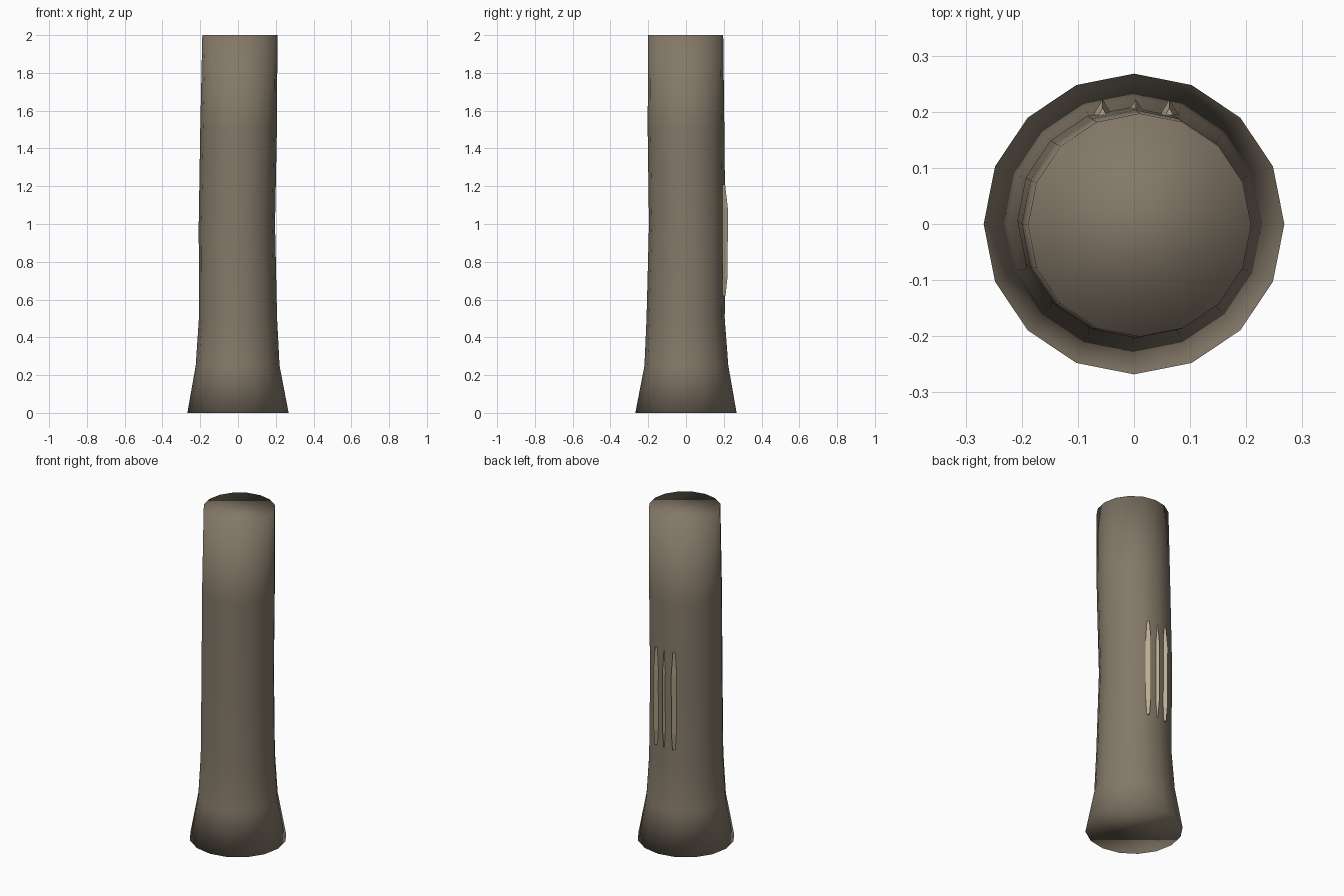
import bpy, bmesh, math

if "Cube" in bpy.data.objects:
    bpy.data.objects.remove(bpy.data.objects["Cube"])


def material(name, color):
    m = bpy.data.materials.new(name)
    m.diffuse_color = (*color, 1)
    m.use_nodes = True
    m.node_tree.nodes["Principled BSDF"].inputs["Base Color"].default_value = m.diffuse_color
    return m


def loft(name, rings, mat):
    """Skin a list of closed rings and cap both ends."""
    bm = bmesh.new()
    loops = [[bm.verts.new(p) for p in ring] for ring in rings]
    n = len(loops[0])
    for a, b in zip(loops, loops[1:]):
        for i in range(n):
            j = (i + 1) % n
            bm.faces.new((a[i], a[j], b[j], b[i]))
    bm.faces.new(loops[0][::-1])
    bm.faces.new(loops[-1])
    bmesh.ops.recalc_face_normals(bm, faces=bm.faces)
    mesh = bpy.data.meshes.new(name)
    bm.to_mesh(mesh)
    bm.free()
    ob = bpy.data.objects.new(name, mesh)
    bpy.context.collection.objects.link(ob)
    mesh.materials.append(mat)
    return ob


bark = material("bark", (0.23, 0.19, 0.14))
raw_wood = material("raw_wood", (0.50, 0.42, 0.29))

# Trunk: flared 16-sided column that wanders slightly (z, radius, x, y)
SIDES = 16
sections = [(0, .268, 0, 0), (.25, .222, -.002, .002), (.5, .207, 0, -.002),
            (1.0, .202, -.006, .006), (1.5, .203, .003, 0), (2.0, .199, .010, -.002)]
rings = []
for z, r, cx, cy in sections:
    angles = [2 * math.pi * i / SIDES for i in range(SIDES)]
    rings.append([(cx + r * math.cos(a), cy + r * math.sin(a), z) for a in angles])
trunk = loft("trunk", rings, bark)
for p in trunk.data.polygons:
    p.use_smooth = True

# Claw marks: three tapered slivers with a triangular ridge on the back
for k, x in enumerate((-.056, .003, .063)):
    rings = []
    for z, half, ridge in ((.62, .008, .209), (.72, .016, .220),
                           (1.08, .017, .222), (1.21, .007, .207)):
        rings.append([(x - half, .194, z), (x + half, .194, z), (x, ridge, z)])
    loft(f"claw_mark_{k + 1}", rings, raw_wood)
